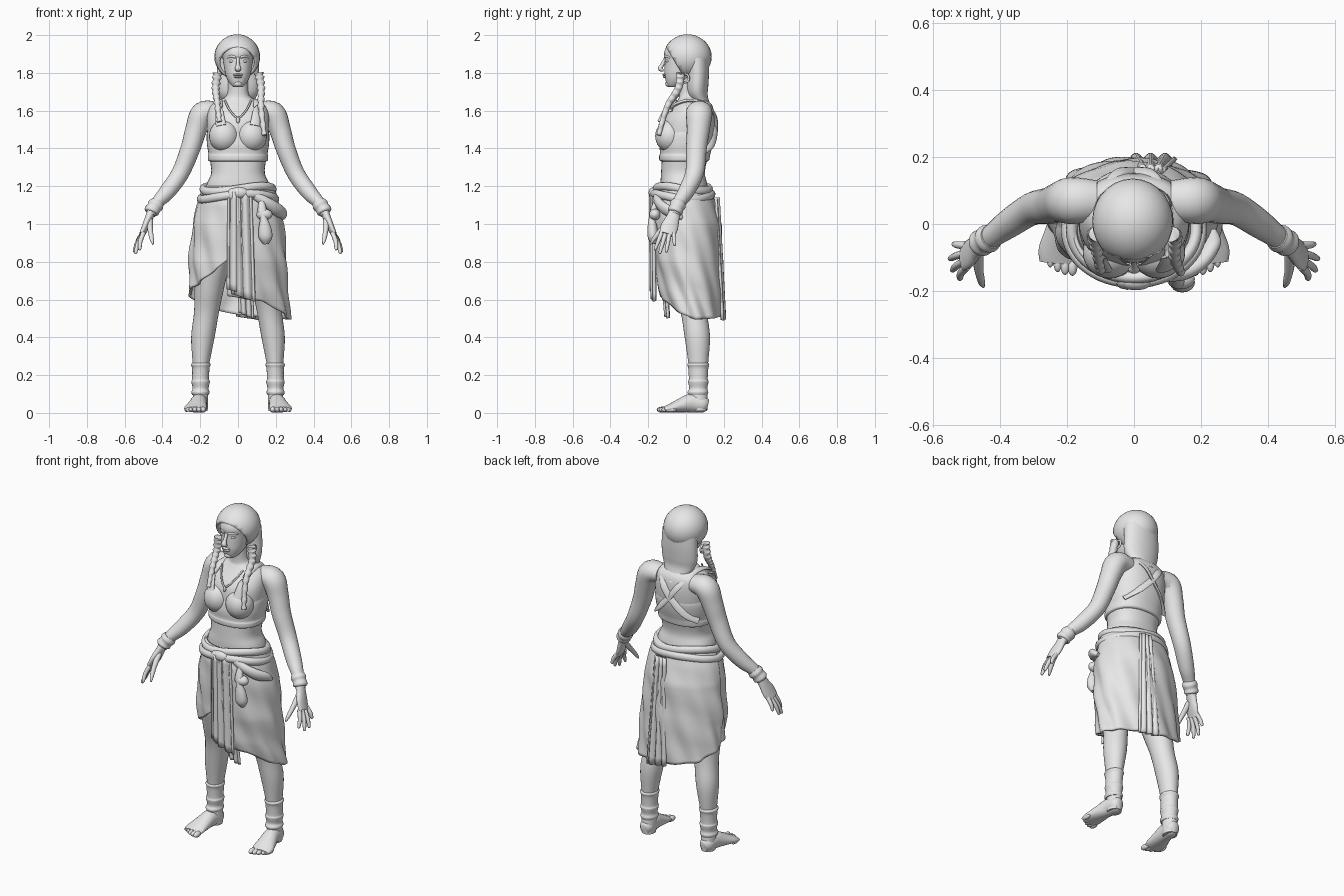
import bpy, bmesh, math
from mathutils import Vector

grey = bpy.data.materials.new("plain grey")
grey.diffuse_color = (0.8, 0.8, 0.8, 1)


def finish(name, bm, thick=0, angle=55):
    bmesh.ops.recalc_face_normals(bm, faces=bm.faces)
    me = bpy.data.meshes.new(name)
    bm.to_mesh(me)
    bm.free()
    me.materials.append(grey)
    ob = bpy.data.objects.new(name, me)
    bpy.context.collection.objects.link(ob)
    bpy.ops.object.select_all(action='DESELECT')
    ob.select_set(True)
    bpy.context.view_layer.objects.active = ob
    bpy.ops.object.shade_smooth_by_angle(angle=math.radians(angle))
    if thick:
        m = ob.modifiers.new("thickness", 'SOLIDIFY')
        m.thickness = thick
        m.offset = 0
    return ob


def spline(pts, sub, closed=False):
    # Catmull-Rom through rows of any length
    n, out = len(pts), []
    get = (lambda i: pts[i % n]) if closed else (lambda i: pts[max(0, min(n - 1, i))])
    for i in range(n if closed else n - 1):
        a, b, c, d = (get(i + k) for k in (-1, 0, 1, 2))
        for j in range(sub):
            t = j / sub
            out.append([0.5 * (2 * q + (r - p) * t + (2 * p - 5 * q + 4 * r - s) * t * t
                               + (3 * q - p - 3 * r + s) * t ** 3) for p, q, r, s in zip(a, b, c, d)])
    return out if closed else out + [list(pts[-1])]


def tube(name, pts, ref=(0, 1, 0), flat=False, n=20, sub=5, p=2, closed=False):
    # rows are x, y, z, radius across, radius along ref
    rows = spline(pts, sub, closed)
    bm, rings, m = bmesh.new(), [], len(rows)
    f = lambda v: math.copysign(abs(v) ** (2 / p), v)
    for i, r in enumerate(rows):
        lo, hi = (rows[i - 1], rows[(i + 1) % m]) if closed else (rows[max(i - 1, 0)], rows[min(i + 1, m - 1)])
        t = (Vector(hi[:3]) - Vector(lo[:3])).normalized()
        a = t.cross(Vector(ref)).normalized()
        b = a.cross(t)
        if flat:
            a, b = Vector((1, 0, 0)), Vector((0, 1, 0))
        rings.append([bm.verts.new(Vector(r[:3]) + a * r[3] * f(math.cos(k * math.tau / n))
                                   + b * r[4] * f(math.sin(k * math.tau / n))) for k in range(n)])
    for i in range(m if closed else m - 1):
        u, v = rings[i], rings[(i + 1) % m]
        for k in range(n):
            bm.faces.new((u[k], u[(k + 1) % n], v[(k + 1) % n], v[k]))
    if not closed:
        bm.faces.new(rings[0])
        bm.faces.new(rings[-1])
    return finish(name, bm)


def stack(name, rows, **kw):
    # rows are z, half width, front y, back y
    return tube(name, [(0, (f + b) / 2, z, w, (b - f) / 2) for z, w, f, b in rows], flat=True, n=40, **kw)


def ball(name, c, r, cut=None):
    bm = bmesh.new()
    bmesh.ops.create_uvsphere(bm, u_segments=28, v_segments=18, radius=1)
    for v in bm.verts:
        v.co = Vector((c[i] + v.co[i] * r[i] for i in range(3)))
    if cut:
        bmesh.ops.bisect_plane(bm, geom=bm.verts[:] + bm.edges[:] + bm.faces[:],
                               plane_co=cut[0], plane_no=cut[1], clear_outer=True)
    return finish(name, bm, 0.012 if cut else 0)


def sheet(name, nu, nv, fn, thick):
    bm = bmesh.new()
    g = [[bm.verts.new(fn(i / nu, j / nv)) for j in range(nv + 1)] for i in range(nu + 1)]
    for i in range(nu):
        for j in range(nv):
            bm.faces.new((g[i][j], g[i + 1][j], g[i + 1][j + 1], g[i][j + 1]))
    return finish(name, bm, thick)


def lerp(table, x):
    for a, b in zip(table, table[1:]):
        if (x - a[0]) * (x - b[0]) <= 0:
            t = (x - a[0]) / (b[0] - a[0])
            return [p + (q - p) * t for p, q in zip(a[1:], b[1:])]
    return table[-1][1:]


# torso, neck and head
stack("torso", [(1.05, .19, -.13, .14), (1.2, .168, -.135, .115), (1.27, .142, -.132, .10), (1.35, .15, -.128, .115),
                (1.45, .16, -.128, .143), (1.55, .165, -.118, .152), (1.62, .15, -.07, .142), (1.655, .1, -.045, .115),
                (1.685, .058, -.035, .08), (1.78, .054, -.04, .07)], p=2.3)
stack("head", [(1.724, .022, -.09, -.04), (1.735, .036, -.1, -.02), (1.76, .054, -.108, .02), (1.79, .066, -.113, .05),
               (1.83, .074, -.113, .08), (1.87, .08, -.112, .1), (1.91, .082, -.115, .1), (1.95, .07, -.095, .09),
               (1.98, .04, -.05, .05)], p=2.2)
tube("nose", [(0, -.108, 1.88, .009, .008), (0, -.125, 1.845, .01, .01), (0, -.137, 1.822, .017, .012),
              (0, -.118, 1.812, .012, .006)])
ball("upper_lip", (0, -.113, 1.79), (.026, .012, .006))
ball("lower_lip", (0, -.111, 1.779), (.022, .012, .007))
ball("chin", (0, -.093, 1.742), (.022, .017, .016))

# hair
ball("hair_cap", (-.004, .008, 1.885), (.115, .122, .113), ((0, -.02, 1.8), (0, -1, -.6)))
stack("hair_back", [(1.88, .108, -.01, .122), (1.8, .112, .0, .122), (1.73, .112, .0, .118), (1.68, .1, .01, .115),
                    (1.63, .07, .05, .13), (1.6, .03, .1, .15)])
braids = {-1: [(-.108, -.03, 1.8), (-.118, -.035, 1.72), (-.11, -.085, 1.64), (-.098, -.14, 1.54)],
          1: [(.11, -.03, 1.8), (.122, -.04, 1.72), (.122, -.1, 1.62), (.14, -.145, 1.47)]}
for s, path in braids.items():
    rows = spline(path, 10)
    tube(f"braid_{s}", [(*p, (.024 - .0004 * i) * (1 + .2 * math.sin(i * 2)), .024 - .0004 * i)
                        for i, p in enumerate(rows)], sub=3, n=14)

for s in (-1, 1):
    side = "right" if s < 0 else "left"
    mir = lambda pts: [(s * q[0], *q[1:]) for q in pts]
    # face sides
    ball(side + "_eye", (s * .033, -.096, 1.862), (.016, .012, .008))
    tube(side + "_brow", mir([(.012, -.112, 1.882, .006, .006), (.035, -.104, 1.888, .007, .007),
                              (.058, -.08, 1.88, .005, .005)]), n=10)
    tube(side + "_earring", [(s * .108, .02 * math.cos(a) - .005, 1.772 + .022 * math.sin(a), .006, .006)
                             for a in [k * math.tau / 8 for k in range(8)]], ref=(1, 0, 0), n=10, closed=True)
    # arm, bangle and hand
    tube(side + "_arm", mir([(.11, .07, 1.595, .05, .06), (.185, .07, 1.585, .064, .07), (.222, .065, 1.5, .057, .061),
                             (.252, .055, 1.4, .052, .055), (.305, .045, 1.27, .047, .049), (.375, 0, 1.17, .043, .043),
                             (.43, -.04, 1.11, .032, .034), (.462, -.062, 1.05, .026, .03)]), n=24)
    tube(side + "_bangle", mir([(.426, -.038, 1.117, .036, .036), (.436, -.044, 1.1, .043, .043),
                                (.446, -.05, 1.085, .038, .038), (.457, -.057, 1.068, .041, .041),
                                (.461, -.06, 1.06, .034, .034)]), sub=3)
    tube(side + "_palm", mir([(.452, -.055, 1.08, .027, .024), (.472, -.07, 1.03, .036, .021),
                              (.49, -.087, .985, .046, .019), (.508, -.1, .945, .042, .015)]), ref=(1, 0, 0))
    tips = [(.522, -.165, .862), (.545, -.14, .842), (.552, -.105, .85), (.54, -.06, .885)]
    for k, tip in enumerate(tips):
        base = Vector((.5, -.128 + .021 * k, .955))
        mid = base.lerp(Vector(tip), .5) + Vector((.006, 0, 0))
        tube(f"{side}_finger_{k + 1}", mir([(*base, .013, .012), (*mid, .012, .011),
                                            (*base.lerp(Vector(tip), .92), .009, .008), (*tip, .003, .003)]), n=10)
    tube(side + "_thumb", mir([(.468, -.085, 1.02, .018, .017), (.464, -.135, .965, .014, .014),
                               (.456, -.172, .918, .011, .011), (.45, -.188, .892, .004, .004)]), n=10)
    # leg, ankle wrap and foot
    tube(side + "_leg", mir([(.11, .01, 1.0, .1, .12), (.135, .005, .8, .092, .11), (.153, .02, .65, .077, .087),
                             (.167, .042, .53, .066, .07), (.186, .06, .4, .062, .067), (.196, .065, .25, .043, .051),
                             (.198, .065, .15, .038, .044), (.199, .068, .06, .041, .047), (.199, .07, .01, .038, .042)]),
         flat=True, n=28)
    tube(side + "_ankle_wrap", mir([(.196, .065, .265, .045, .052), (.197, .065, .255, .052, .058),
                                    (.197, .065, .235, .046, .053), (.198, .065, .18, .045, .05),
                                    (.198, .065, .165, .049, .054), (.198, .065, .13, .042, .048),
                                    (.199, .063, .11, .048, .055), (.199, .063, .095, .043, .05)]), flat=True, n=24)
    tube(side + "_foot", mir([(.198, .115, .04, .025, .03), (.2, .09, .045, .04, .044), (.206, .03, .052, .043, .05),
                              (.216, -.03, .039, .052, .037), (.225, -.08, .026, .06, .024),
                              (.228, -.115, .018, .054, .015)]), ref=(0, 0, 1))
    for k in range(5):
        ball(f"{side}_toe_{k + 1}", (s * (.184 + .022 * k), -.125 + .0035 * k * k * .8, .017),
             (.015 - .001 * k, .03, .016 - .001 * k))
    # bust cups and crossed straps of the top
    ball(side + "_cup", (s * .073, -.085, 1.465), (.08, .078, .085))
    tube(side + "_strap", mir([(.09, -.135, 1.52, .028, .01), (.1, -.098, 1.6, .022, .009), (.1, -.02, 1.648, .02, .009),
                               (.088, .08, 1.645, .02, .009), (.05, .148, 1.585, .02, .008), (0, .157, 1.515, .02, .008),
                               (-.08, .138, 1.43, .022, .008), (-.14, .08, 1.38, .022, .008)]), ref=(0, .75, .66), n=12)

# top band and necklace
stack("top_band", [(1.33, .146, -.125, .11), (1.337, .158, -.14, .122), (1.36, .16, -.142, .127), (1.375, .157, -.138, .13),
                   (1.42, .164, -.14, .142), (1.47, .166, -.13, .149), (1.5, .16, -.115, .145)], p=2.3)
tube("necklace", [(-.07, -.05, 1.655, .005, .005), (-.045, -.095, 1.605, .005, .005), (0, -.126, 1.562, .005, .005),
                  (.045, -.095, 1.605, .005, .005), (.07, -.05, 1.655, .005, .005)], n=8)
ball("pendant", (0, -.128, 1.55), (.01, .007, .016))

# wrapped skirt with slanted hem
shape = [(1.2, .182, -.152, .12), (1.1, .214, -.172, .155), (1.0, .236, -.172, .18), (.8, .253, -.162, .188),
         (.65, .255, -.138, .19), (.48, .268, -.09, .19)]
hem = [(-12, .62), (30, .59), (60, .53), (90, .495), (135, .5), (180, .52), (225, .56), (270, .65), (300, .68),
       (330, .75), (352, .83)]


def skirt(u, v):
    deg = -12 + 364 * u
    a = math.radians(deg)
    z = 1.2 + (lerp(hem, deg)[0] - 1.2) * v
    w, f, b = lerp(shape, z)
    fold = 1 + .035 * v * math.sin(11 * a + 16 * z) + .012 * math.sin(30 * z + 3 * a)
    if deg > 270:
        w *= .97
    return (w * math.sin(a) * fold, (f + b) / 2 - (b - f) / 2 * math.cos(a) * fold, z)


sheet("skirt", 120, 40, skirt, .012)


# hanging cloth strips: top and bottom are (x0, x1, z, y)
def strip(name, top, low, slant=0, waves=2.5):
    def fn(u, v):
        x0, x1, z, y = (p + (q - p) * v for p, q in zip(top, low))
        return (x0 + (x1 - x0) * u, y + .008 * math.sin(u * math.tau * waves), z - slant * u * v)
    return sheet(name, 30, 14, fn, .014)


strip("front_sash", (-.04, .07, 1.17, -.175), (-.03, .088, .63, -.172), .04)
strip("front_sash_fold", (-.05, .01, 1.17, -.182), (-.055, .015, .655, -.178), .02, 1.5)
strip("back_sash", (.02, .09, 1.14, .165), (-.005, .125, .51, .198), .02, 3)
strip("inner_tail", (.0, .07, .75, -.12), (.01, .08, .53, -.1), .03)

# rolled belt, knot, pouch and side bundle
for k, (z, grow) in enumerate([(1.185, 0), (1.145, .014)]):
    tube(f"belt_roll_{k + 1}", [((.186 + grow) * math.sin(a), -.018 - (.142 + grow) * math.cos(a),
                                 z + .015 * math.sin(a * 2 + k), .018, .022)
                                for a in [i * math.tau / 12 for i in range(12)]], ref=(0, 0, 1), n=12, closed=True)
ball("belt_knot", (.005, -.172, 1.165), (.05, .026, .03))
ball("belt_knot_side", (-.03, -.17, 1.155), (.025, .024, .034))
tube("pouch", [(.125, -.155, 1.13, .014, .012), (.128, -.172, 1.07, .024, .018), (.135, -.18, 1.035, .018, .016),
               (.142, -.178, .98, .033, .026), (.146, -.174, .93, .036, .028), (.148, -.168, .895, .016, .012)], n=16)
ball("pouch_flap", (.14, -.165, 1.05), (.042, .03, .03))
tube("side_bundle", [(.09, -.155, 1.15, .022, .018), (.15, -.145, 1.115, .028, .022), (.2, -.11, 1.08, .034, .024),
                     (.232, -.06, 1.055, .03, .022), (.236, -.02, 1.03, .012, .01)], n=14)
